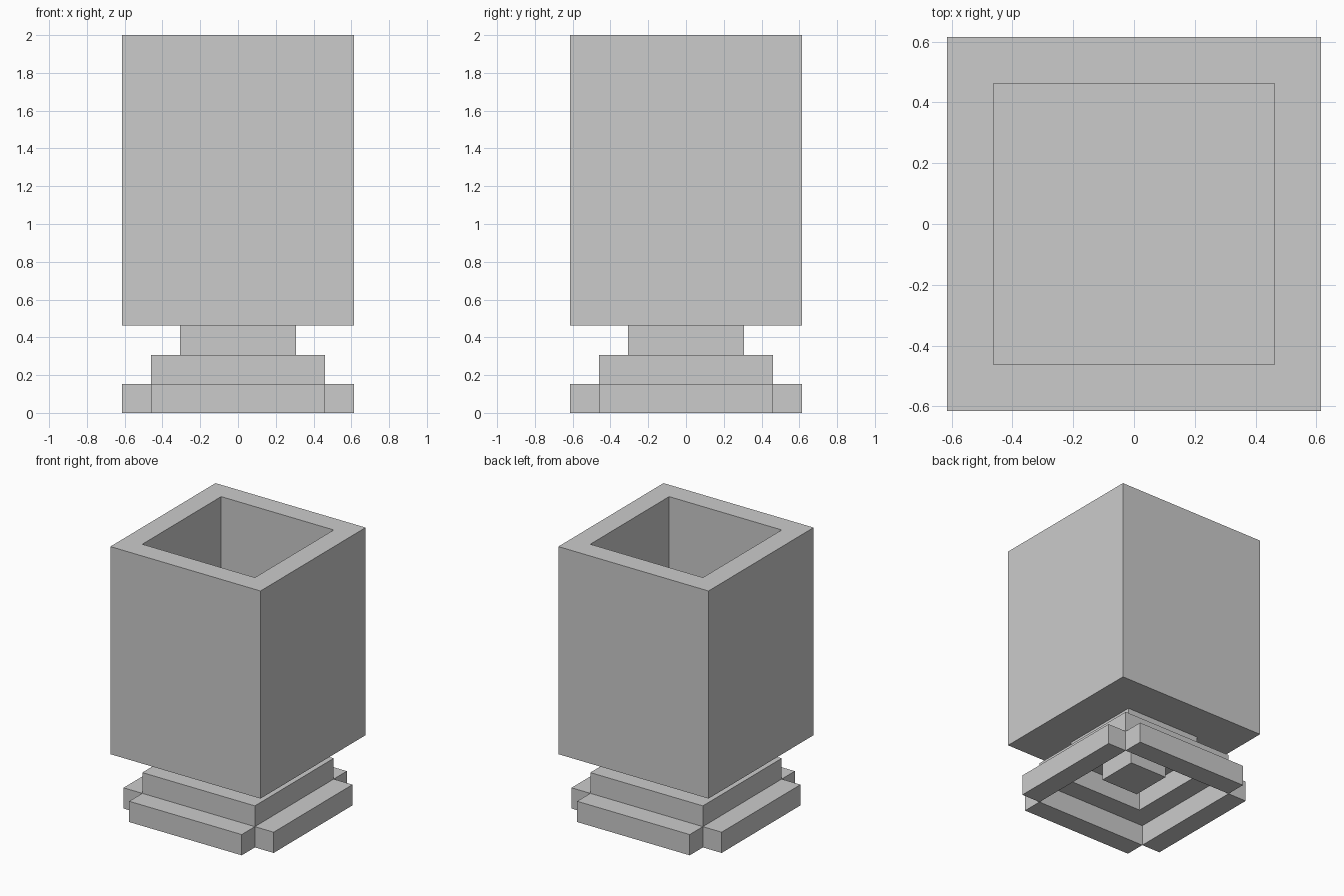
import bpy
import bmesh
from mathutils import Vector

if "Cube" in bpy.data.objects:
    bpy.data.objects.remove(bpy.data.objects["Cube"])

U = 2 / 13  # block unit: the model is 13 units tall and 8 wide


def add_object(name, bm):
    bmesh.ops.recalc_face_normals(bm, faces=bm.faces)
    mesh = bpy.data.meshes.new(name)
    bm.to_mesh(mesh)
    bm.free()
    obj = bpy.data.objects.new(name, mesh)
    bpy.context.collection.objects.link(obj)
    return obj


def box(name, lo, hi):
    """Box between two corners given in block units."""
    lo, hi = Vector(lo) * U, Vector(hi) * U
    bm = bmesh.new()
    bmesh.ops.create_cube(bm, size=1)
    bmesh.ops.scale(bm, vec=hi - lo, verts=bm.verts)
    bmesh.ops.translate(bm, vec=(lo + hi) / 2, verts=bm.verts)
    return add_object(name, bm)


def square_loft(name, profile, ring=False):
    """Sweep (half width, z) points round a square; a ring closes on itself."""
    bm = bmesh.new()
    loops = [[bm.verts.new((sx * h * U, sy * h * U, z * U))
              for sx, sy in ((-1, -1), (1, -1), (1, 1), (-1, 1))]
             for h, z in profile]
    pairs = list(zip(loops, loops[1:]))
    if ring:
        pairs.append((loops[-1], loops[0]))
    else:
        bm.faces.new(loops[0])
        bm.faces.new(loops[-1])
    for a, b in pairs:
        for i in range(4):
            j = (i + 1) % 4
            bm.faces.new((a[i], a[j], b[j], b[i]))
    return add_object(name, bm)


# Open-topped vessel with thick walls and a floor
square_loft("vessel", [(4, 3), (4, 13), (3, 13), (3, 4)])

# Stepped neck: solid block, hollow collar, small peg underneath
box("neck", (-2, -2, 2), (2, 2, 3))
square_loft("collar", [(3, 1), (3, 2), (2, 2), (2, 1)], ring=True)
box("centre_peg", (-1, -1, 1), (1, 1, 2))

# Four foot bars, leaving the corners open
for s, x_name, y_name in ((-1, "left", "front"), (1, "right", "back")):
    a, b = sorted((3 * s, 4 * s))
    box("foot_bar_" + x_name, (a, -3, 0), (b, 3, 1))
    box("foot_bar_" + y_name, (-3, a, 0), (3, b, 1))
